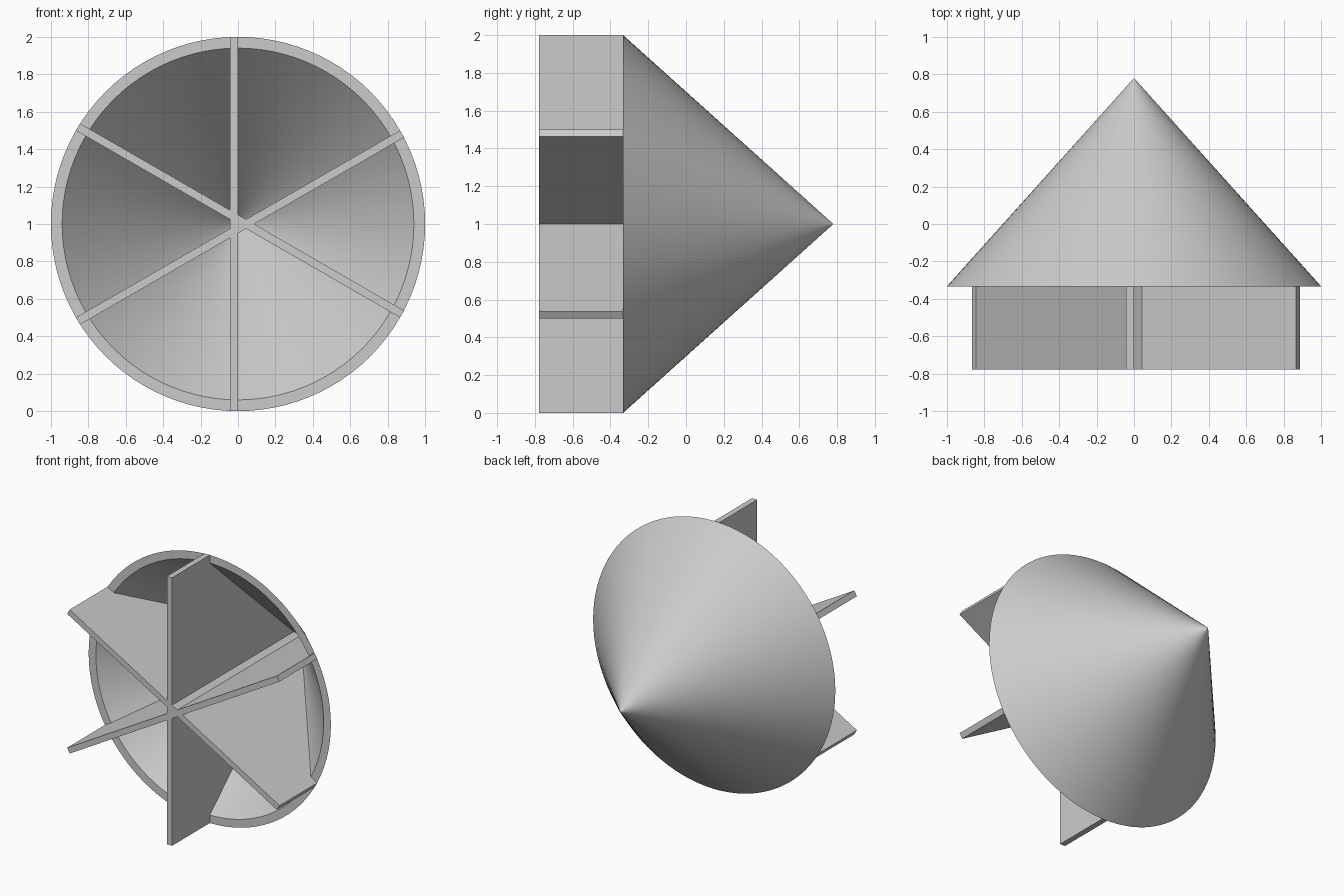
import bpy, bmesh, math
from mathutils import Matrix, Vector

cube = bpy.data.objects.get("Cube")
if cube:
    bpy.data.objects.remove(cube, do_unlink=True)

FRONT, RIM, APEX = -0.778, -0.333, 0.778
WALL = 0.06          # rim width
THICK = 0.043        # fin thickness
SIDES = 96

grey = bpy.data.materials.new("light_grey")
grey.use_nodes = True
colour = (0.6, 0.6, 0.6, 1)
grey.diffuse_color = colour
grey.node_tree.nodes["Principled BSDF"].inputs["Base Color"].default_value = colour


def add_object(name, bm):
    bmesh.ops.recalc_face_normals(bm, faces=bm.faces)
    mesh = bpy.data.meshes.new(name)
    bm.to_mesh(mesh)
    bm.free()
    mesh.materials.append(grey)
    obj = bpy.data.objects.new(name, mesh)
    bpy.context.collection.objects.link(obj)
    return obj


# Hollow cone: wall profile (radius, y) turned around the y axis
slope = APEX - RIM
tip = 0.002
profile = [(tip, APEX), (1, RIM), (1 - WALL, RIM), (tip, APEX - WALL * slope)]
bm = bmesh.new()
rings = []
for r, y in profile:
    rings.append([bm.verts.new((r * math.sin(2 * math.pi * i / SIDES), y,
                                1 + r * math.cos(2 * math.pi * i / SIDES)))
                  for i in range(SIDES)])
for a, b in zip(rings, rings[1:]):
    for i in range(SIDES):
        j = (i + 1) % SIDES
        bm.faces.new((a[i], a[j], b[j], b[i]))
bm.faces.new(rings[0])
bm.faces.new(rings[-1])
cone = add_object("hollow_cone", bm)
bpy.ops.object.select_all(action='DESELECT')
cone.select_set(True)
bpy.context.view_layer.objects.active = cone
bpy.ops.object.shade_smooth_by_angle(angle=math.radians(30))

# Three full-width fins crossing at the axis, each tapering into the cone
half = [(1, FRONT), (1, RIM), (0.97, RIM)]
outline = half + [(0, 0.72)] + [(-r, y) for r, y in reversed(half)]
for k in range(3):
    bm = bmesh.new()
    face = bm.faces.new([bm.verts.new((0, y, r)) for r, y in outline])
    extruded = bmesh.ops.extrude_face_region(bm, geom=[face])["geom"]
    moved = [v for v in extruded if isinstance(v, bmesh.types.BMVert)]
    bmesh.ops.translate(bm, verts=moved, vec=Vector((-THICK, 0, 0)))
    turn = Matrix.Translation((0, 0, 1)) @ Matrix.Rotation(k * math.tau / 3, 4, 'Y')
    bmesh.ops.transform(bm, matrix=turn, verts=bm.verts)
    add_object(f"cross_fin_{k + 1}", bm)
